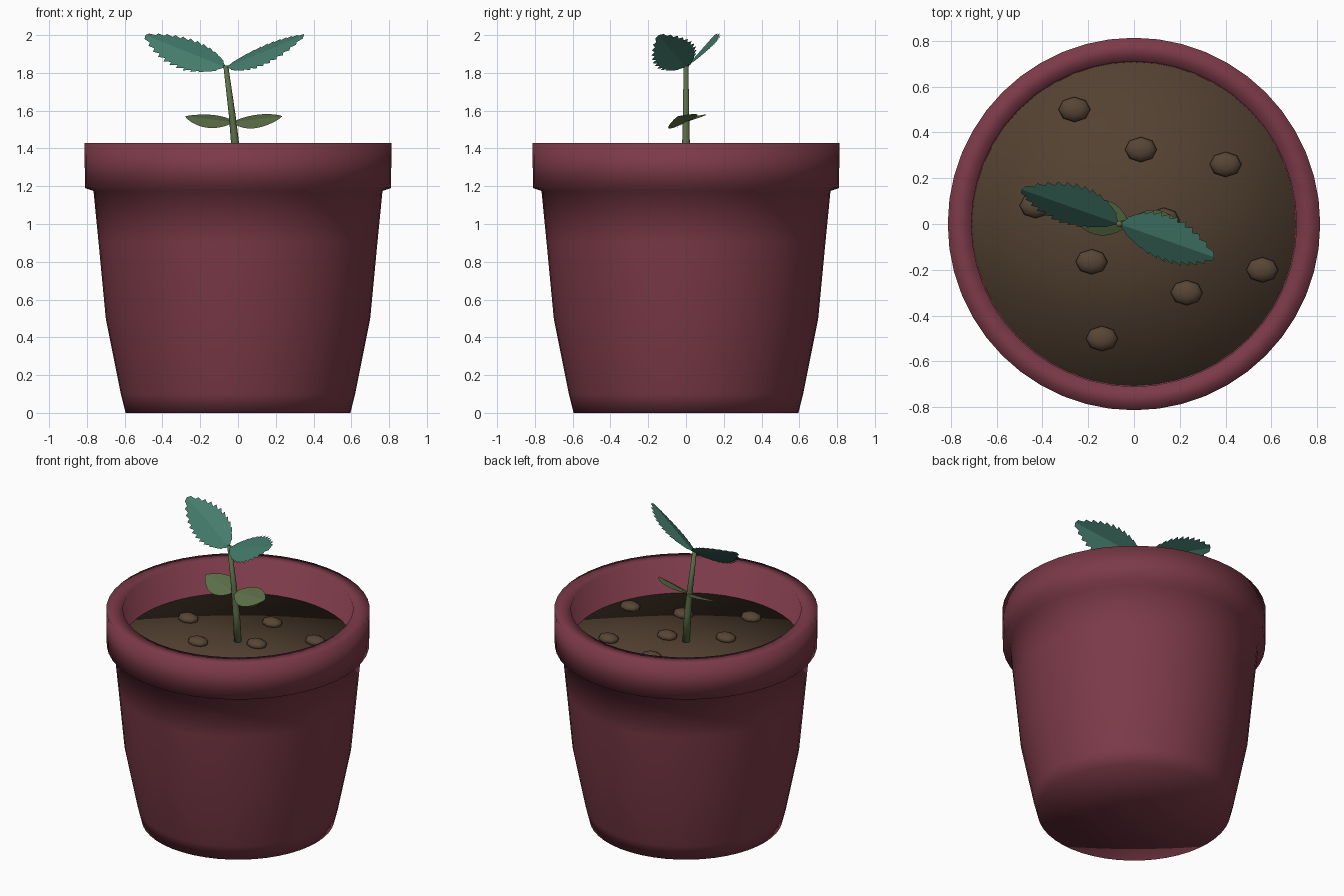
import bpy, bmesh, math
from mathutils import Vector

if "Cube" in bpy.data.objects:
    bpy.data.objects.remove(bpy.data.objects["Cube"])


def material(name, rgb):
    m = bpy.data.materials.new(name)
    m.diffuse_color = (*rgb, 1)
    m.use_nodes = True
    m.node_tree.nodes["Principled BSDF"].inputs["Base Color"].default_value = m.diffuse_color
    return m


MAROON = material("maroon_clay", (0.200, 0.042, 0.065))
SOIL = material("dark_soil", (0.088, 0.054, 0.032))
PEBBLE = material("brown_pebble", (0.095, 0.060, 0.036))
OLIVE = material("olive_green", (0.105, 0.158, 0.064))
TEAL = material("teal_green", (0.058, 0.200, 0.150))


def finish(bm, name, mat, smooth=True):
    bmesh.ops.recalc_face_normals(bm, faces=bm.faces)
    for f in bm.faces:
        f.smooth = smooth
    me = bpy.data.meshes.new(name)
    bm.to_mesh(me)
    bm.free()
    me.materials.append(mat)
    ob = bpy.data.objects.new(name, me)
    bpy.context.collection.objects.link(ob)
    return ob


def lathe(name, profile, mat, n=48):
    """Spin an (r, z) profile around z; r = 0 makes a pole."""
    bm = bmesh.new()
    rings = []
    for r, z in profile:
        if r == 0:
            rings.append([bm.verts.new((0, 0, z))] * n)
        else:
            rings.append([bm.verts.new((r * math.cos(2 * math.pi * i / n),
                                        r * math.sin(2 * math.pi * i / n), z)) for i in range(n)])
    for a, b in zip(rings, rings[1:]):
        for i in range(n):
            j = (i + 1) % n
            bm.faces.new(list(dict.fromkeys((a[i], a[j], b[j], b[i]))))
    return finish(bm, name, mat)


# Pot with a thick overhanging rim
lathe("pot", [(0, 0), (0.595, 0), (0.62, 0.1), (0.70, 0.5), (0.738, 0.9), (0.765, 1.175),
              (0.81, 1.19), (0.813, 1.43), (0.71, 1.43), (0.705, 1.1), (0, 1.1)], MAROON)

# Soil disc
lathe("soil", [(0, 1.21), (0.708, 1.21), (0.706, 1.12), (0, 1.12)], SOIL)

# Pebbles half sunk in the soil
SPOTS = [(-0.26, 0.50), (0.03, 0.325), (0.40, 0.26), (-0.43, 0.08), (0.13, 0.016),
         (-0.185, -0.165), (0.23, -0.30), (0.56, -0.20), (-0.14, -0.50)]
for k, (x, y) in enumerate(SPOTS):
    bm = bmesh.new()
    bmesh.ops.create_uvsphere(bm, u_segments=8, v_segments=6, radius=1)
    for v in bm.verts:
        v.co = Vector((x + v.co.x * 0.07, y + v.co.y * 0.055, 1.222 + v.co.z * 0.03))
    finish(bm, f"pebble_{k + 1}", PEBBLE)

# Leaning, tapering stem
STEM = [(0.0, 1.19, 0.024), (-0.013, 1.40, 0.022), (-0.03, 1.57, 0.018), (-0.065, 1.84, 0.013)]
bm = bmesh.new()
rings = [[bm.verts.new((x + r * math.cos(i * math.pi / 5), r * math.sin(i * math.pi / 5), z))
          for i in range(10)] for x, z, r in STEM]
for a, b in zip(rings, rings[1:]):
    for i in range(10):
        j = (i + 1) % 10
        bm.faces.new((a[i], a[j], b[j], b[i]))
bm.faces.new(rings[0])
bm.faces.new(rings[-1])
finish(bm, "stem", OLIVE)


def leaf(name, base, tip, slope, half, fold, mat, teeth=0):
    """Leaf folded along its midrib, lying in a plane with z-gradient slope."""
    base, axis = Vector(base), Vector(tip) - Vector(base)
    normal = Vector((-slope[0], -slope[1], 1)).normalized()
    side = normal.cross(axis).normalized()
    normal = axis.cross(side).normalized()
    count = teeth * 2 if teeth else 14
    bm = bmesh.new()
    start, end = bm.verts.new(base), bm.verts.new(base + axis)
    rows = []
    for i in range(1, count):
        t = i / count
        w = half * math.sin(math.pi * t ** 0.9) ** 0.75
        shift = 0.0
        if teeth:                       # forward-pointing saw teeth
            peak = i % 2
            w *= 1.06 if peak else 0.88
            shift = 0.025 if peak else -0.01
        row = []
        for s in (-1, 0, 1):
            p = base + axis * (t + shift * abs(s)) + side * (w * s)
            p -= normal * (fold * abs(s) * w / half)
            row.append(bm.verts.new(p))
        rows.append(row)
    for c in (0, 1):
        bm.faces.new((start, rows[0][c + 1], rows[0][c]))
        bm.faces.new((end, rows[-1][c], rows[-1][c + 1]))
        for a, b in zip(rows, rows[1:]):
            bm.faces.new((a[c], a[c + 1], b[c + 1], b[c]))
    for e in bm.edges:                  # crisp midrib crease
        mids = {start, end} | {r[1] for r in rows}
        if e.verts[0] in mids and e.verts[1] in mids:
            e.smooth = False
    ob = finish(bm, name, mat)
    if ob.data.polygons[0].normal.z < 0:
        ob.data.flip_normals()
    return ob


# Serrated upper leaves
leaf("upper_leaf_left", (-0.065, 0, 1.83), (-0.49, 0.15, 2.0), (-0.065, 0.95), 0.115, 0.02, TEAL, 12)
leaf("upper_leaf_right", (-0.065, 0, 1.83), (0.35, -0.145, 2.0), (0.58, 0.5), 0.115, 0.02, TEAL, 12)

# Rounded lower leaves
leaf("lower_leaf_left", (-0.025, 0, 1.54), (-0.28, 0.05, 1.57), (-0.03, 0.45), 0.085, 0.012, OLIVE)
leaf("lower_leaf_right", (-0.025, 0, 1.54), (0.235, -0.045, 1.57), (0.2, 0.45), 0.085, 0.012, OLIVE)
